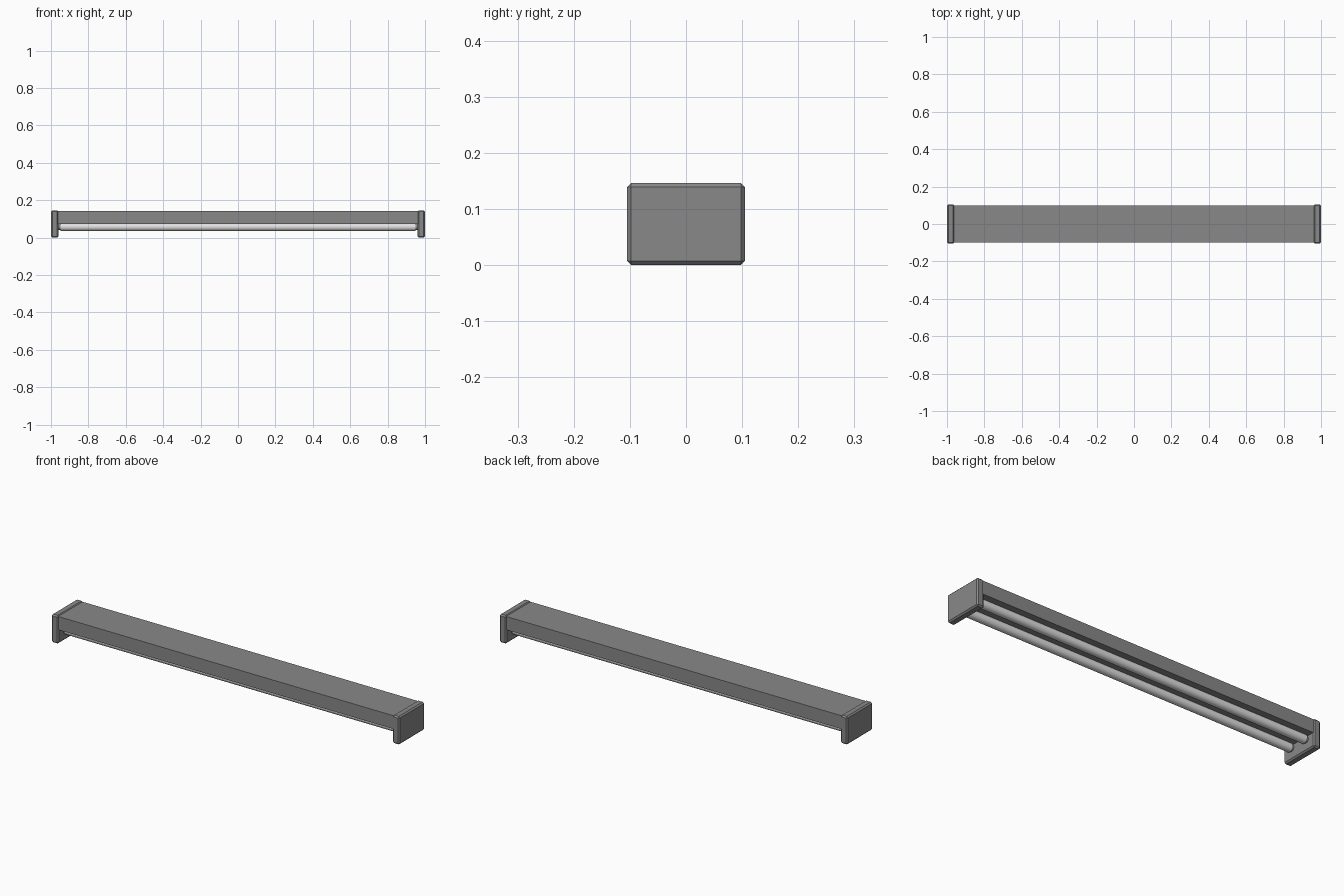
import bpy
import math

cube = bpy.data.objects.get("Cube")
if cube:
    bpy.data.objects.remove(cube, do_unlink=True)


def material(name, value):
    mat = bpy.data.materials.new(name)
    mat.use_nodes = True
    color = (value, value, value, 1)
    mat.diffuse_color = color
    mat.node_tree.nodes["Principled BSDF"].inputs["Base Color"].default_value = color
    return mat


grey = material("housing grey", 0.25)
glass = material("tube white", 0.75)


def box(name, x, y, z, mat, chamfer=0):
    """Box from (min, max) ranges, with an optional flat chamfer."""
    ranges = (x, y, z)
    bpy.ops.mesh.primitive_cube_add(size=1, location=[(a + b) / 2 for a, b in ranges])
    obj = bpy.context.object
    obj.name = name
    obj.scale = [b - a for a, b in ranges]
    bpy.ops.object.transform_apply(location=False, rotation=False, scale=True)
    obj.data.materials.append(mat)
    if chamfer:
        bevel = obj.modifiers.new("chamfer", "BEVEL")
        bevel.width = chamfer
        bevel.segments = 1
    return obj


def rod(name, x, y, z, radius, length, mat):
    """Smooth cylinder lying along x."""
    bpy.ops.mesh.primitive_cylinder_add(vertices=32, radius=radius, depth=length,
                                        location=(x, y, z), rotation=(0, math.pi / 2, 0))
    obj = bpy.context.object
    obj.name = name
    obj.data.materials.append(mat)
    bpy.ops.object.shade_smooth_by_angle(angle=math.radians(40))
    return obj


# Long housing
box("housing", (-0.965, 0.965), (-0.1, 0.1), (0.073, 0.142), grey)

# Chamfered end caps
for side, s in (("left", 1), ("right", -1)):
    box(side + "_end_cap", sorted((s * 0.96, s)), (-0.105, 0.105), (0, 0.146), grey, 0.007)

# Two tubes with a socket at each end
for place, y in (("front", -0.05), ("back", 0.05)):
    rod(place + "_tube", 0, y, 0.057, 0.022, 1.9, glass)
    for side, s in (("left", 1), ("right", -1)):
        rod(place + "_" + side + "_socket", s * 0.953, y, 0.057, 0.016, 0.02, grey)
